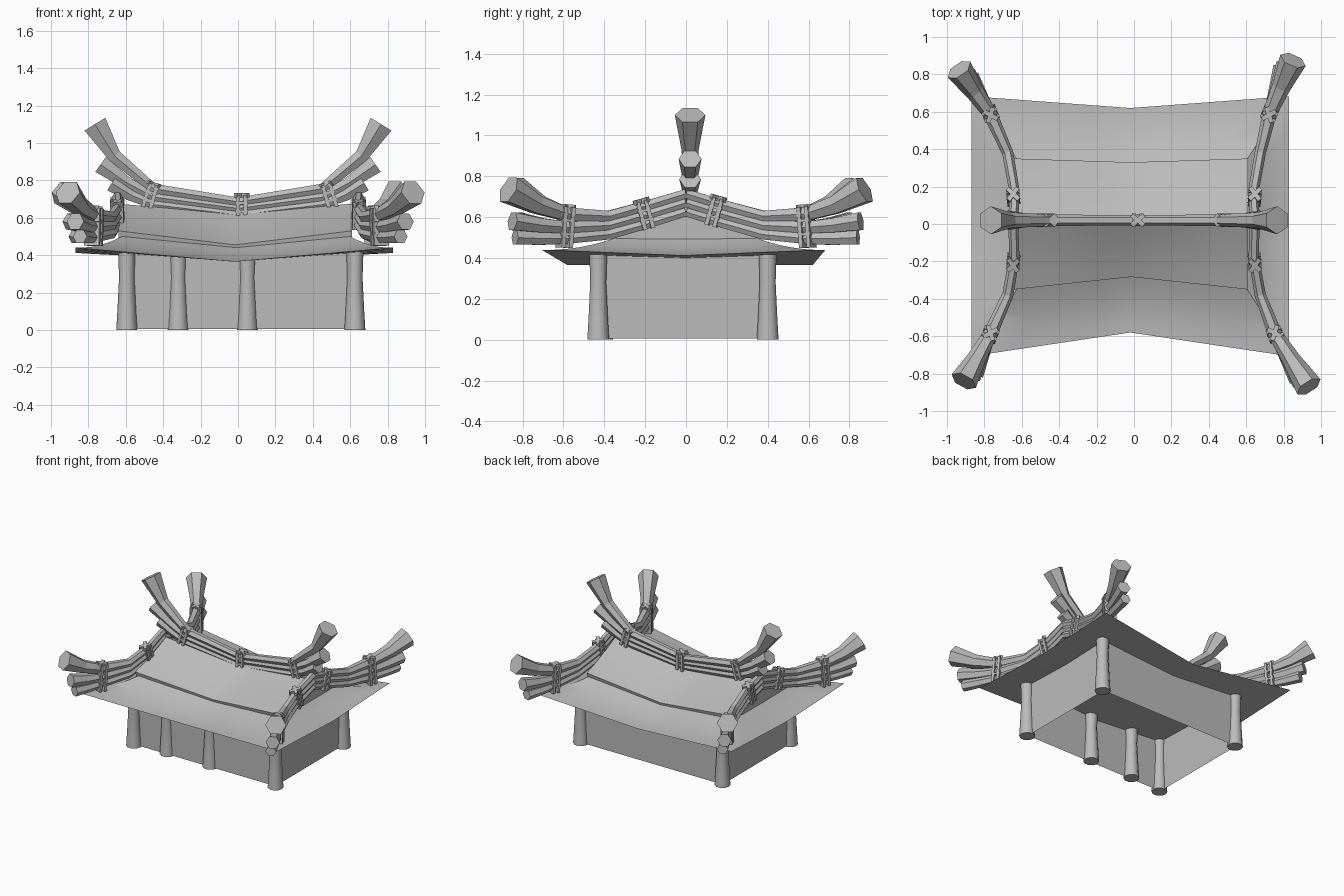
import bpy, bmesh, math
from mathutils import Vector, Matrix

cube = bpy.data.objects.get("Cube")
if cube:
    bpy.data.objects.remove(cube, do_unlink=True)

grey = bpy.data.materials.new("plain_grey")
grey.use_nodes = True
tone = (0.5, 0.5, 0.5, 1)
grey.diffuse_color = tone
grey.node_tree.nodes["Principled BSDF"].inputs["Base Color"].default_value = tone


def finish(name, bm, smooth=None):
    bmesh.ops.recalc_face_normals(bm, faces=bm.faces)
    mesh = bpy.data.meshes.new(name)
    bm.to_mesh(mesh)
    bm.free()
    mesh.materials.append(grey)
    obj = bpy.data.objects.new(name, mesh)
    bpy.context.collection.objects.link(obj)
    if smooth:
        bpy.ops.object.select_all(action='DESELECT')
        obj.select_set(True)
        bpy.context.view_layer.objects.active = obj
        bpy.ops.object.shade_smooth_by_angle(angle=math.radians(smooth))


def grid(bm, point, nu, nv):
    """Surface sheet from point(u, v), u in -1..1 and v in 0..1."""
    rows = [[bm.verts.new(point(2 * i / nu - 1, j / nv)) for i in range(nu + 1)]
            for j in range(nv + 1)]
    for j in range(nv):
        for i in range(nu):
            bm.faces.new((rows[j][i], rows[j][i + 1], rows[j + 1][i + 1], rows[j + 1][i]))
    return rows


def skin(bm, rings):
    """Join rings of vertices into a capped tube."""
    count = len(rings[0])
    for a, b in zip(rings, rings[1:]):
        for k in range(count):
            n = (k + 1) % count
            bm.faces.new((a[k], a[n], b[n], b[k]))
    bm.faces.new(rings[0])
    bm.faces.new(rings[-1])


def beam(name, points, radii, sides=6):
    """Faceted beam lofted along a path."""
    bm = bmesh.new()
    pts = [Vector(p) for p in points]
    rings = []
    for i, p in enumerate(pts):
        t = (pts[min(i + 1, len(pts) - 1)] - pts[max(i - 1, 0)]).normalized()
        side = t.cross(Vector((0, 0, 1))).normalized()
        up = side.cross(t)
        rings.append([bm.verts.new(p + radii[i] * (math.cos(a) * side + math.sin(a) * up))
                      for a in (2 * math.pi * k / sides for k in range(sides))])
    skin(bm, rings)
    finish(name, bm)


def strap(name, centre, along, height, wide=0.07):
    """Pair of bands round the stacked beams with a crossed knot on top."""
    x = Vector(along).normalized()
    y = Vector((0, 0, 1)).cross(x).normalized()
    frame = Matrix((x, y, x.cross(y))).transposed().to_4x4()
    frame.translation = centre
    bm = bmesh.new()

    def box(loc, size, turn=0):
        m = (frame @ Matrix.Translation(loc) @ Matrix.Rotation(turn, 4, 'Z')
             @ Matrix.Diagonal((*size, 1)))
        bmesh.ops.create_cube(bm, size=1, matrix=m)

    for s in (-1, 1):
        box((s * 0.02, 0, 0), (0.02, wide, height))
        box((0, 0, height / 2), (0.085, 0.024, 0.025), s * 0.7)
        box((0, 0, s * height / 6), (0.065, wide - 0.006, 0.014))
    finish(name, bm)


# Lower roof: four curved sheets between an inner and an outer outline
# Depth at the middle of each long side: (sign, outer edge, upper eave)
FRONT, BACK, CORNER = (-1, 0.58, 0.283), (1, 0.62, 0.33), 0.695


def outer_long(long_side, u):
    sign, mid, _ = long_side
    a = abs(u)
    return Vector((0.85 * u - 0.02, sign * (mid + (CORNER - mid) * a) - 0.012 * a,
                   0.365 + 0.075 * a))


def sagged(inner, outer, v):
    p = inner.lerp(outer, v)
    p.z -= 0.07 * v * (1 - v)
    return p


def skirt_long(long_side):
    sign, _, eave = long_side

    def point(u, v):
        a = abs(u)
        inner = Vector((0.61 * u - 0.01, sign * (eave + (0.34 - eave) * a), 0.44 + 0.06 * a))
        return sagged(inner, outer_long(long_side, u), v)
    return point


def skirt_side(sign):
    def point(u, v):
        inner = Vector((0.61 * sign - 0.01, 0.34 * u, 0.5))
        outer = Vector((0.85 * sign - 0.02, CORNER * u - 0.012, 0.412 + 0.028 * abs(u)))
        return sagged(inner, outer, v)
    return point


def soffit(u, v):
    """Flat underside that folds along the middle."""
    a = abs(u)
    p = outer_long(FRONT, u).lerp(outer_long(BACK, u), v)
    p.z = 0.365 * (1 - a) + a * (0.412 + 0.028 * abs(2 * v - 1))
    return p


bm = bmesh.new()
for sheet in (skirt_long(FRONT), skirt_long(BACK), skirt_side(-1), skirt_side(1)):
    grid(bm, sheet, 8, 6)
grid(bm, soffit, 8, 8)
bmesh.ops.remove_doubles(bm, verts=bm.verts, dist=0.0005)
finish("lower_roof", bm, 25)

# Upper roof: two sagging slopes, eave fascias and closed gable ends
bm = bmesh.new()
ends = {0: [], -1: []}
for sign, _, mid in (FRONT, BACK):
    def slope(u, v):
        a = abs(u)
        ridge = Vector((0.625 * u - 0.015, 0, 0.62 + 0.055 * a))
        eave = Vector((0.625 * u - 0.015, sign * (mid + (0.35 - mid) * a), 0.455 + 0.075 * a))
        p = ridge.lerp(eave, v)
        p.z -= 0.03 * v * (1 - v)
        return p
    rows = grid(bm, slope, 8, 5)
    lip = [bm.verts.new(v.co + Vector((0, -0.012 * sign, -0.045))) for v in rows[-1]]
    for i in range(8):
        bm.faces.new((rows[-1][i], rows[-1][i + 1], lip[i + 1], lip[i]))
    for col in ends:
        ends[col].append([row[col] for row in rows + [lip]])
for front, back in ends.values():
    for i in range(6):
        bm.faces.new((front[i], front[i + 1], back[i + 1], back[i]))
bmesh.ops.remove_doubles(bm, verts=bm.verts, dist=0.0005)
finish("upper_roof", bm, 25)

# Walls, with tops tucked into the roof
bm = bmesh.new()
for s in (-1, 1):
    grid(bm, lambda u, v: Vector((0.61 * u + 0.01, s * 0.415 - 0.01,
                                  0.005 + v * (0.37 + 0.055 * abs(u)))), 4, 1)
    grid(bm, lambda u, v: Vector((0.61 * s + 0.01, 0.415 * u - 0.01, 0.005 + 0.425 * v)), 2, 1)
bmesh.ops.remove_doubles(bm, verts=bm.verts, dist=0.0005)
finish("walls", bm)

# Posts: flared at the foot, slightly flared at the head
corners = [(x, y, 0.43) for x in (-0.595, 0.625) for y in (-0.43, 0.4)]
for x, y, top in corners + [(-0.32, -0.41, 0.4), (0.05, -0.41, 0.38)]:
    bm = bmesh.new()
    skin(bm, [[bm.verts.new((x + r * math.cos(k * math.pi / 5),
                             y + r * math.sin(k * math.pi / 5), z)) for k in range(10)]
              for z, r in ((0, 0.056), (0.1, 0.05), (0.28, 0.041), (top, 0.046))])
    finish("post", bm, 40)

# Main ridge: three stacked beams sweeping up at both ends
ridge_layers = {
    "ridge_beam_top": ([(0, 0.685), (0.45, 0.755), (0.66, 0.93), (0.765, 1.1)],
                       [0.027, 0.031, 0.042, 0.075]),
    "ridge_beam_middle": ([(0, 0.65), (0.45, 0.71), (0.6, 0.79), (0.735, 0.885)],
                          [0.024, 0.028, 0.038, 0.056]),
    "ridge_beam_bottom": ([(0, 0.615), (0.45, 0.67), (0.57, 0.72), (0.675, 0.785)],
                          [0.024, 0.028, 0.036, 0.053]),
}
for name, (half, radii) in ridge_layers.items():
    path = [(-x, 0.02, z) for x, z in half[:0:-1]] + [(x, 0.02, z) for x, z in half]
    beam(name, path, radii[:0:-1] + radii)
for x, z, tilt in ((-0.47, 0.715, -0.3), (0.02, 0.655, 0), (0.49, 0.715, 0.3)):
    strap("ridge_strap", (x, 0.02, z), (1, 0, tilt), 0.13)

# Hip ridges: three stacked beams from the gable peak to each corner
# (tip x, tip y, x at the lower strap, y of the upper strap)
hips = {(1, -1): (0.935, 0.87, 0.755, 0.2), (1, 1): (0.85, 0.875, 0.725, 0.14),
        (-1, 1): (0.935, 0.825, 0.77, 0.14), (-1, -1): (0.91, 0.84, 0.77, 0.2)}
layers = {
    "hip_beam_top": ([0.715, 0.66, 0.605, 0.615, 0.66, 0.735],
                     [0.026, 0.028, 0.03, 0.038, 0.05, 0.074], 0),
    "hip_beam_middle": ([0.67, 0.615, 0.56, 0.55, 0.56, 0.58],
                        [0.024, 0.026, 0.028, 0.033, 0.04, 0.05], 0.04),
    "hip_beam_bottom": ([0.625, 0.57, 0.515, 0.495, 0.495, 0.5],
                        [0.024, 0.026, 0.028, 0.03, 0.035, 0.04], 0.065),
}
for (sx, sy), (tip_x, tip_y, bend, upper) in hips.items():
    for name, (heights, radii, back) in layers.items():
        start, end = Vector((bend, 0.59)), Vector((tip_x - back, tip_y - back / 2))
        track = [(0.645, 0), (0.64, 0.18), (0.675, 0.38), start, start.lerp(end, 0.5), end]
        beam(name, [(sx * x, sy * y, z) for (x, y), z in zip(track, heights)], radii)
    strap("hip_strap_upper", (sx * 0.645, sy * upper, 0.66 - upper / 4),
          (sx * 0.08, sy, -0.28), 0.14)
    strap("hip_strap_lower", (sx * bend, sy * 0.59, 0.55), (sx * 0.4, sy, 0.08), 0.2, 0.085)
